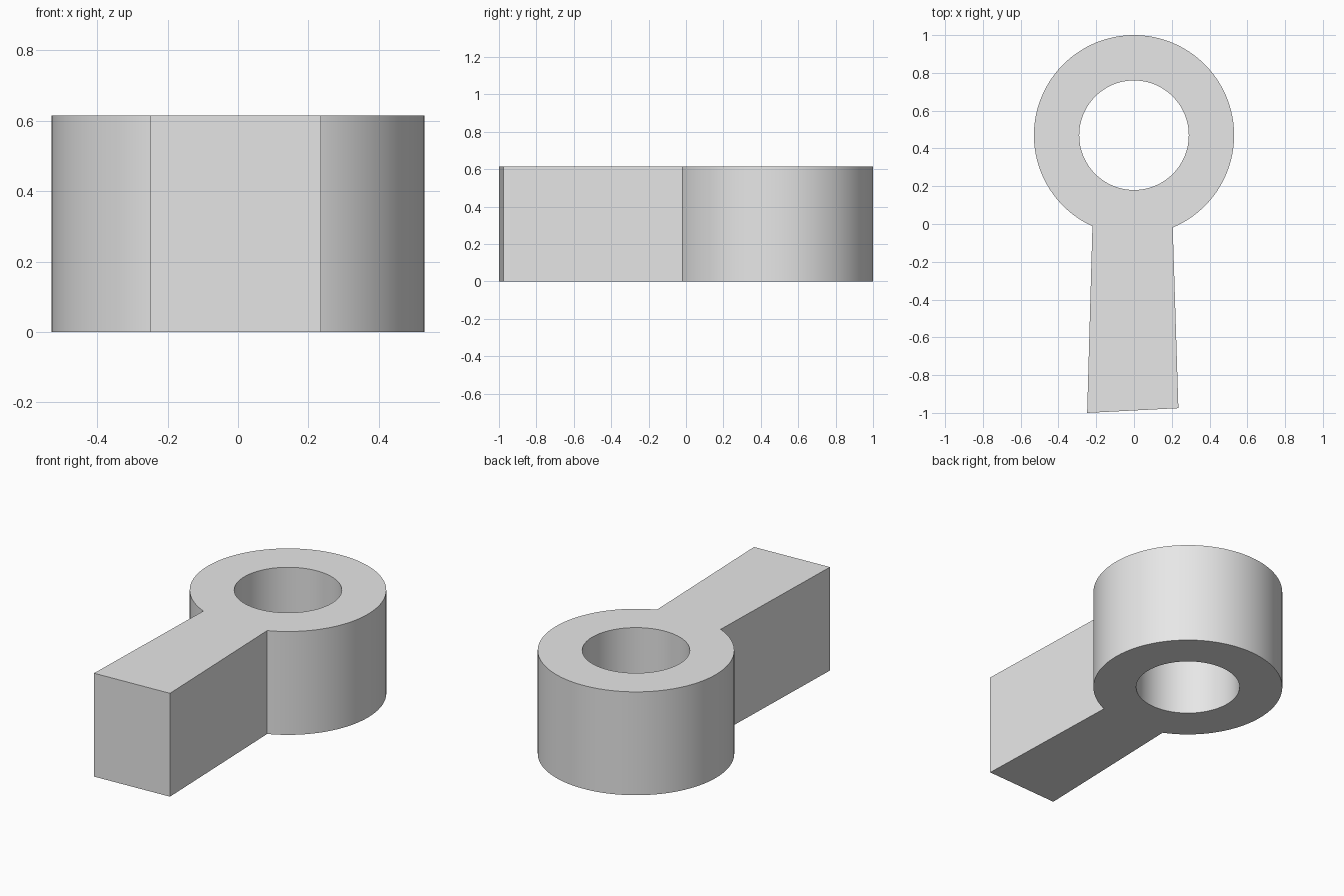
import bpy, bmesh, math

if "Cube" in bpy.data.objects:
    bpy.data.objects.remove(bpy.data.objects["Cube"])

HEIGHT = 0.615
CENTRE_Y = 0.47
OUTER_R, HOLE_R = 0.53, 0.29
NECK_L, NECK_R = -0.22, 0.205      # x where the arm meets the ring
SEGMENTS = 96


def arc(radius, start, end, count):
    """Points on a circle around the ring centre."""
    return [(radius * math.cos(start + (end - start) * i / count),
             CENTRE_Y + radius * math.sin(start + (end - start) * i / count))
            for i in range(count + 1)]


def neck_angle(x):
    """Angle of the lower outer-circle point at a given x."""
    return -math.acos(x / OUTER_R)


def add_loop(bm, points):
    verts = [bm.verts.new((x, y, 0)) for x, y in points]
    return [bm.edges.new((v, verts[(i + 1) % len(verts)])) for i, v in enumerate(verts)]


# Outline: ring arc from right neck round to left neck, then the flared arm
outline = arc(OUTER_R, neck_angle(NECK_R), neck_angle(NECK_L) + 2 * math.pi, SEGMENTS)
outline += [(-0.248, -1.0), (0.235, -0.975)]
hole = arc(HOLE_R, 0, 2 * math.pi, SEGMENTS)[:-1]

# Fill between outline and hole, then extrude upwards
bm = bmesh.new()
edges = add_loop(bm, outline) + add_loop(bm, hole)
bmesh.ops.triangle_fill(bm, use_beauty=True, use_dissolve=False, edges=edges)
result = bmesh.ops.extrude_face_region(bm, geom=bm.faces[:], use_keep_orig=True)
top = [g for g in result["geom"] if isinstance(g, bmesh.types.BMVert)]
bmesh.ops.translate(bm, verts=top, vec=(0, 0, HEIGHT))
bmesh.ops.recalc_face_normals(bm, faces=bm.faces[:])

mesh = bpy.data.meshes.new("ring_with_arm")
bm.to_mesh(mesh)
bm.free()
ring = bpy.data.objects.new("ring_with_arm", mesh)
bpy.context.collection.objects.link(ring)

# Plain grey finish
grey = bpy.data.materials.new("light grey")
grey.diffuse_color = (0.8, 0.8, 0.8, 1)
grey.use_nodes = True
grey.node_tree.nodes["Principled BSDF"].inputs["Base Color"].default_value = grey.diffuse_color
mesh.materials.append(grey)

# Smooth round walls, crisp edges
bpy.context.view_layer.objects.active = ring
ring.select_set(True)
bpy.ops.object.shade_smooth_by_angle(angle=math.radians(30))
